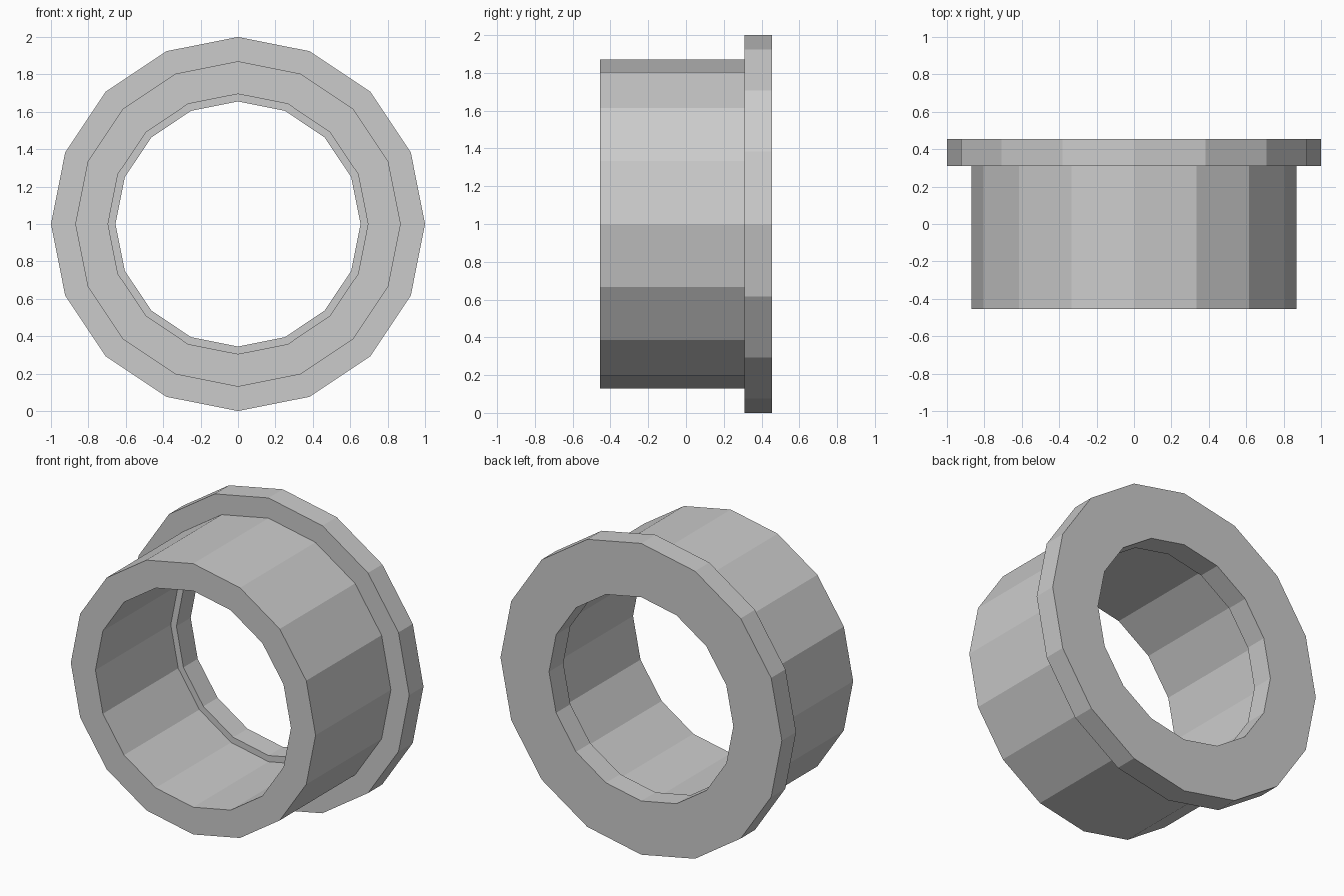
import bpy, bmesh
from math import sin, cos, tau

if "Cube" in bpy.data.objects:
    bpy.data.objects.remove(bpy.data.objects["Cube"])

SIDES = 16
CENTRE_Z = 1.0

# Closed cross-section of the bushing: (radius, y)
PROFILE = [
    (0.695, -0.455), (0.87, -0.455),   # front rim of the sleeve
    (0.87, 0.31), (1.0, 0.31),         # step out to the flange
    (1.0, 0.455), (0.655, 0.455),      # back of the flange
    (0.655, 0.31), (0.695, 0.31),      # small inner lip
]


def lathe_y(name, profile, sides):
    """Revolve a closed profile around the y direction."""
    bm = bmesh.new()
    rings = []
    for i in range(sides):
        a = tau * i / sides
        rings.append([bm.verts.new((r * cos(a), y, CENTRE_Z + r * sin(a)))
                      for r, y in profile])
    n = len(profile)
    for i in range(sides):
        a, b = rings[i], rings[(i + 1) % sides]
        for j in range(n):
            k = (j + 1) % n
            bm.faces.new((a[j], a[k], b[k], b[j]))
    bmesh.ops.recalc_face_normals(bm, faces=bm.faces)
    mesh = bpy.data.meshes.new(name)
    bm.to_mesh(mesh)
    bm.free()
    obj = bpy.data.objects.new(name, mesh)
    bpy.context.collection.objects.link(obj)
    return obj


# Sleeve and flange as one continuous ring
lathe_y("flanged_sleeve", PROFILE, SIDES)
